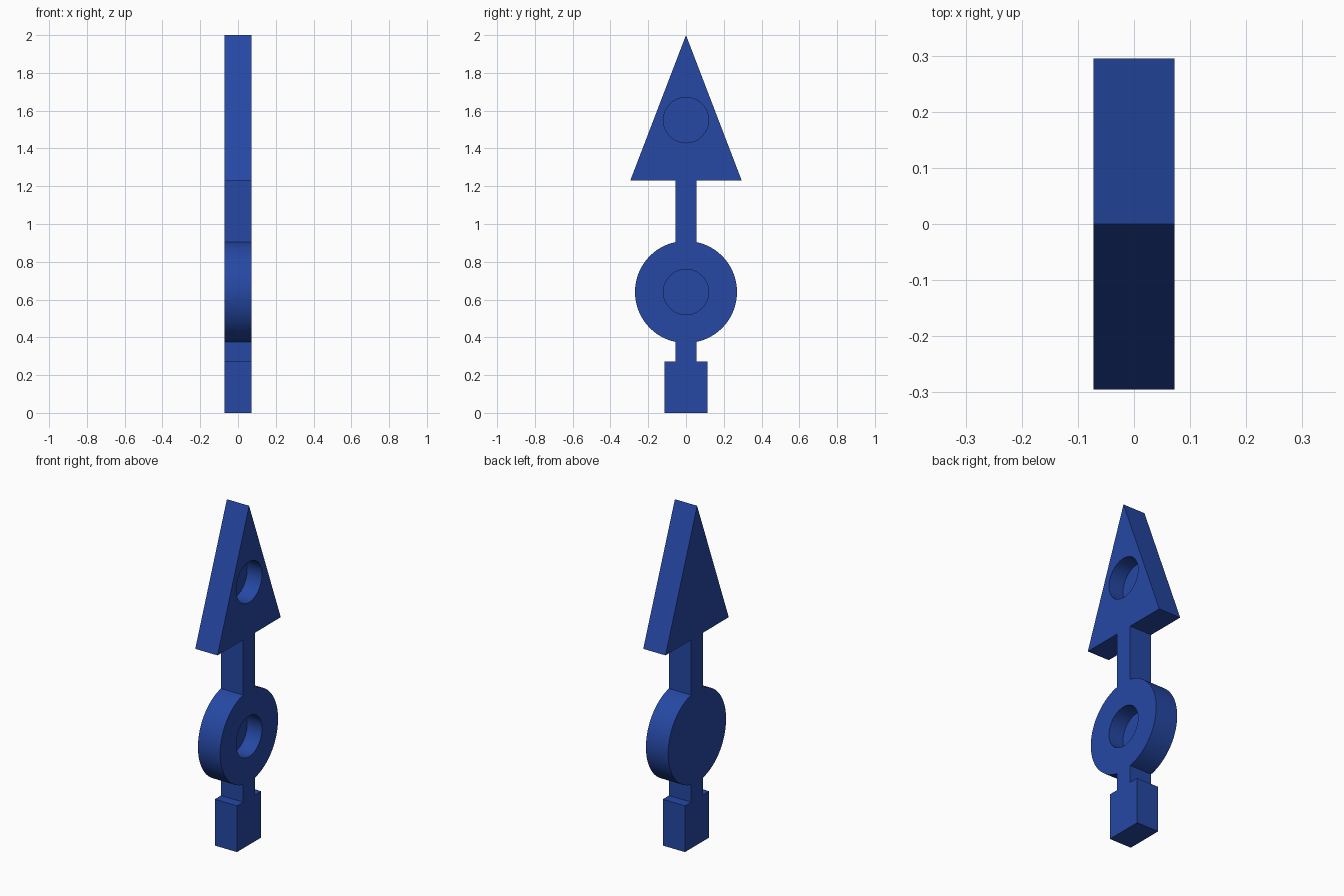
import bpy
import bmesh
from math import asin, cos, sin, pi, radians

cube = bpy.data.objects.get("Cube")
if cube:
    bpy.data.objects.remove(cube, do_unlink=True)

HALF_THICK = 0.0725
STEM = 0.055
DISC_R, DISC_Z = 0.27, 0.64
HEAD_Z, HEAD_HALF, HOLE_Z = 1.23, 0.295, 1.55
FOOT_Z, FOOT_HALF = 0.273, 0.113
HOLE_R, HOLE_DEPTH = 0.12, 0.097

blue = bpy.data.materials.new("blue")
blue.use_nodes = True
color = (0.019, 0.065, 0.37, 1)
blue.diffuse_color = color
blue.node_tree.nodes["Principled BSDF"].inputs["Base Color"].default_value = color


def disc_arc(steps=48):
    """Right-hand arc of the disc, from the lower stem up to the upper stem."""
    start = asin(STEM / DISC_R)
    for i in range(steps + 1):
        a = start + (pi - 2 * start) * i / steps
        yield DISC_R * sin(a), DISC_Z - DISC_R * cos(a)


def make_plate(name, outline):
    """Extrude a y-z outline through the thickness."""
    bm = bmesh.new()
    face = bm.faces.new([bm.verts.new((-HALF_THICK, y, z)) for y, z in outline])
    grown = bmesh.ops.extrude_face_region(bm, geom=[face])
    verts = [v for v in grown["geom"] if isinstance(v, bmesh.types.BMVert)]
    bmesh.ops.translate(bm, verts=verts, vec=(2 * HALF_THICK, 0, 0))
    bmesh.ops.recalc_face_normals(bm, faces=bm.faces)
    mesh = bpy.data.meshes.new(name)
    bm.to_mesh(mesh)
    bm.free()
    obj = bpy.data.objects.new(name, mesh)
    bpy.context.collection.objects.link(obj)
    mesh.materials.append(blue)
    return obj


# Half outline: foot, lower stem, disc, upper stem, arrow head
half = [(FOOT_HALF, 0), (FOOT_HALF, FOOT_Z), (STEM, FOOT_Z), *disc_arc(),
        (STEM, HEAD_Z), (HEAD_HALF, HEAD_Z)]
outline = half + [(0, 2)] + [(-y, z) for y, z in reversed(half)]
body = make_plate("arrow_pointer", outline)

# Blind round pockets in the +x face of the head and the disc
for label, z in (("head", HOLE_Z), ("disc", DISC_Z)):
    length = HOLE_DEPTH + 0.1
    bpy.ops.mesh.primitive_cylinder_add(
        vertices=64, radius=HOLE_R, depth=length, rotation=(0, pi / 2, 0),
        location=(HALF_THICK - HOLE_DEPTH + length / 2, 0, z))
    cutter = bpy.context.object
    cutter.name = label + "_pocket_cutter"
    cutter.data.materials.append(blue)
    cutter.hide_render = True
    cut = body.modifiers.new(label + "_pocket", "BOOLEAN")
    cut.operation = "DIFFERENCE"
    cut.solver = "EXACT"
    cut.object = cutter
    bpy.context.view_layer.objects.active = body
    bpy.ops.object.modifier_apply(modifier=cut.name)
    bpy.data.objects.remove(cutter, do_unlink=True)

# Smooth the round walls, keep the corners sharp
bpy.ops.object.select_all(action="DESELECT")
body.select_set(True)
bpy.context.view_layer.objects.active = body
bpy.ops.object.shade_smooth_by_angle(angle=radians(30))
